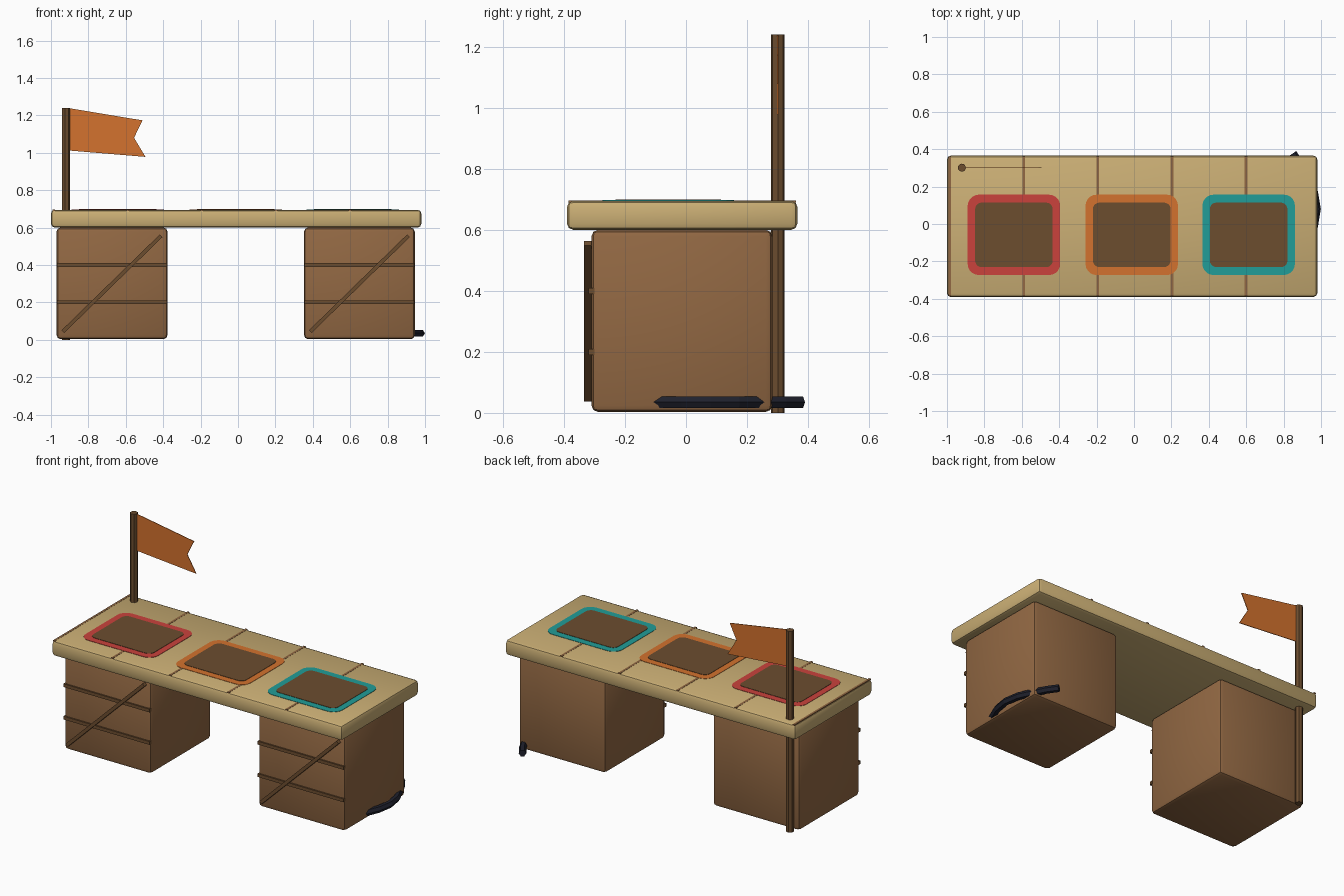
import bpy, bmesh, math
from mathutils import Vector, Matrix

if "Cube" in bpy.data.objects:
    bpy.data.objects.remove(bpy.data.objects["Cube"])


def material(name, r, g, b):
    lin = [(c / 255 / 12.92) if c < 11 else ((c / 255 + 0.055) / 1.055) ** 2.4 for c in (r, g, b)]
    m = bpy.data.materials.new(name)
    m.diffuse_color = (*lin, 1)
    m.use_nodes = True
    m.node_tree.nodes["Principled BSDF"].inputs["Base Color"].default_value = m.diffuse_color
    return m


TAN = material("pale_wood", 203, 175, 117)
CRATE = material("crate_wood", 146, 104, 67)
DARK = material("dark_wood", 108, 77, 47)
RED = material("red", 203, 66, 60)
ORANGE = material("orange", 212, 114, 46)
TEAL = material("teal", 33, 157, 152)
BLACK = material("cable_black", 31, 33, 45)


def finish(bm, name, mat):
    bmesh.ops.recalc_face_normals(bm, faces=bm.faces)
    me = bpy.data.meshes.new(name)
    bm.to_mesh(me)
    bm.free()
    ob = bpy.data.objects.new(name, me)
    bpy.context.collection.objects.link(ob)
    me.materials.append(mat)
    return ob


def box(name, mat, x, y, z, bevel=0.0, tilt=0.0):
    """Box from (min, max) ranges, optionally bevelled or tilted about y."""
    ranges = (x, y, z)
    size = [b - a for a, b in ranges]
    centre = Vector([(a + b) / 2 for a, b in ranges])
    bm = bmesh.new()
    bmesh.ops.create_cube(bm, size=1)
    bmesh.ops.scale(bm, vec=size, verts=bm.verts)
    if bevel:
        bmesh.ops.bevel(bm, geom=bm.edges[:], offset=bevel, segments=2,
                        profile=0.5, affect='EDGES')
    bmesh.ops.transform(bm, matrix=Matrix.Translation(centre) @ Matrix.Rotation(tilt, 4, 'Y'),
                        verts=bm.verts)
    ob = finish(bm, name, mat)
    if bevel:
        bpy.ops.object.select_all(action='DESELECT')
        bpy.context.view_layer.objects.active = ob
        ob.select_set(True)
        bpy.ops.object.shade_smooth_by_angle(angle=math.radians(40))
    return ob


def prism(name, mat, points, offset):
    """Extrude a closed outline along an offset vector."""
    bm = bmesh.new()
    face = bm.faces.new([bm.verts.new(p) for p in points])
    ext = bmesh.ops.extrude_face_region(bm, geom=[face], use_keep_orig=True)
    bmesh.ops.translate(bm, vec=offset,
                        verts=[v for v in ext["geom"] if isinstance(v, bmesh.types.BMVert)])
    return finish(bm, name, mat)


def rounded_rect(cx, cy, w, d, r, z, n=5):
    pts = []
    for k, (sx, sy) in enumerate(((1, 1), (-1, 1), (-1, -1), (1, -1))):
        for i in range(n + 1):
            a = math.pi / 2 * (k + i / n)
            pts.append((cx + sx * (w / 2 - r) + r * math.cos(a),
                        cy + sy * (d / 2 - r) + r * math.sin(a), z))
    return pts


# Table top with plank seams
TOP = 0.695
box("table_top", TAN, (-1, 0.98), (-0.39, 0.365), (0.6, TOP), bevel=0.02)
for i in range(5):
    sx = -0.985 + i * 0.396
    box(f"plank_seam_{i}", CRATE, (sx - 0.007, sx + 0.007), (-0.385, 0.36), (TOP - 0.006, TOP + 0.001))

# Three bordered mats
for label, mat, cx in (("red", RED, -0.642), ("orange", ORANGE, -0.012), ("teal", TEAL, 0.613)):
    prism(f"{label}_mat_border", mat, rounded_rect(cx, -0.058, 0.495, 0.43, 0.06, TOP - 0.003),
          (0, 0, 0.005))
    prism(f"{label}_mat_centre", DARK, rounded_rect(cx, -0.058, 0.415, 0.345, 0.035, TOP - 0.003),
          (0, 0, 0.007))

# Crate legs with slats and a diagonal brace on the front
for side, x0, x1 in (("left", -0.97, -0.377), ("right", 0.353, 0.945)):
    box(f"{side}_crate", CRATE, (x0, x1), (-0.31, 0.283), (0.003, 0.6), bevel=0.022)
    for k, z in enumerate((0.2, 0.4)):
        box(f"{side}_slat_{k}", DARK, (x0 + 0.003, x1 - 0.003), (-0.319, -0.3), (z - 0.01, z + 0.01))
    cx = (x0 + x1) / 2
    box(f"{side}_brace", DARK, (cx - 0.367, cx + 0.367), (-0.334, -0.305), (0.29, 0.31),
        tilt=-math.radians(44.3))

# Flag pole and swallow-tailed flag
ring = [(-0.92 + 0.0225 * math.cos(2 * math.pi * i / 7),
         0.301 + 0.0225 * math.sin(2 * math.pi * i / 7), 0) for i in range(7)]
prism("flag_pole", DARK, ring, (0, 0, 1.24))
flag = [(-0.915, 1.24), (-0.51, 1.173), (-0.556, 1.08), (-0.495, 0.978), (-0.915, 1.013)]
prism("flag", ORANGE, [(x, 0.299, z) for x, z in flag], (0, 0.004, 0))

# Cable bulging out of the right crate near the floor
path = [Vector((x, y, 0.035)) for x, y in (
    (0.87, -0.19), (0.925, -0.1), (0.963, -0.01), (0.978, 0.08), (0.963, 0.17),
    (0.925, 0.25), (0.89, 0.32), (0.85, 0.378))]
bm = bmesh.new()
rings = []
for i, p in enumerate(path):
    t = (path[min(i + 1, len(path) - 1)] - path[max(i - 1, 0)]).normalized()
    side = Vector((t.y, -t.x, 0))
    rings.append([bm.verts.new(p + 0.021 * (side * math.cos(a) + Vector((0, 0, 1)) * math.sin(a)))
                  for a in (math.pi / 3 * k for k in range(6))])
for a, b in zip(rings, rings[1:]):
    for k in range(6):
        bm.faces.new((a[k], a[(k + 1) % 6], b[(k + 1) % 6], b[k]))
bm.faces.new(rings[0])
bm.faces.new(rings[-1])
finish(bm, "cable", BLACK)
